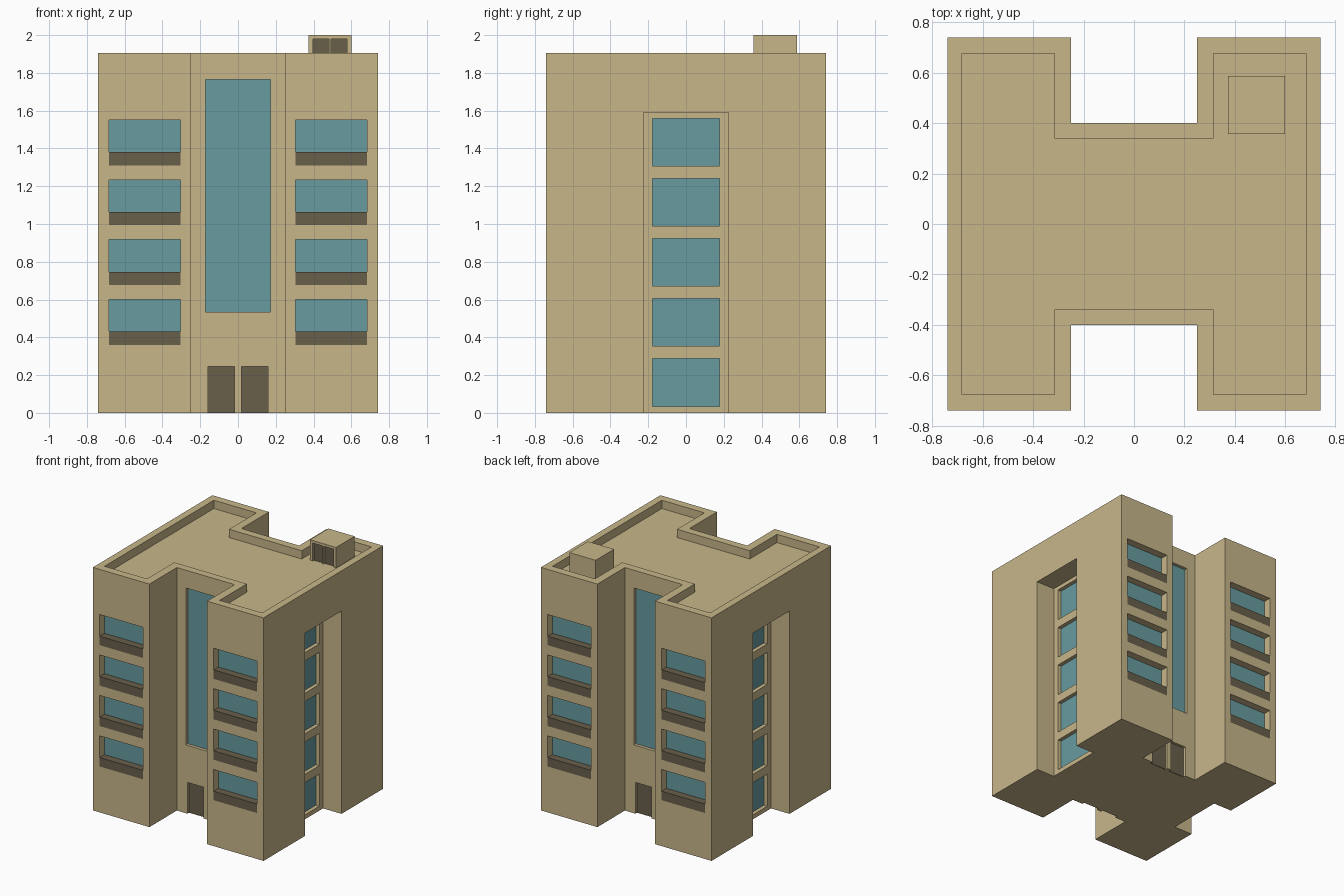
import bpy, bmesh
from mathutils import Matrix, Vector

if "Cube" in bpy.data.objects:
    bpy.data.objects.remove(bpy.data.objects["Cube"])


def material(name, rgb):
    m = bpy.data.materials.new(name)
    m.diffuse_color = (*rgb, 1)
    m.use_nodes = True
    m.node_tree.nodes["Principled BSDF"].inputs["Base Color"].default_value = m.diffuse_color
    return m


WALL = material("sand_wall", (0.58, 0.47, 0.255))
DARK = material("dark_panel", (0.14, 0.115, 0.07))
GLASS = material("teal_glass", (0.14, 0.33, 0.35))


def make(name, bm, mat=None):
    bmesh.ops.recalc_face_normals(bm, faces=bm.faces)
    me = bpy.data.meshes.new(name)
    bm.to_mesh(me)
    bm.free()
    ob = bpy.data.objects.new(name, me)
    bpy.context.collection.objects.link(ob)
    if mat:
        me.materials.append(mat)
    return ob


def add_box(bm, x0, x1, y0, y1, z0, z1):
    lo, hi = Vector((x0, y0, z0)), Vector((x1, y1, z1))
    size = hi - lo
    size = Vector([abs(c) for c in size])
    bmesh.ops.create_cube(bm, size=1, matrix=Matrix.Translation((lo + hi) / 2) @ Matrix.Diagonal((*size, 1)))


def add_h_prism(bm, ox, oy, nx, ny, z0, z1):
    # H-shaped plan: outer half sizes ox, oy; notch half width nx, notch floor ny
    quarter = [(ox, oy), (nx, oy), (nx, ny)]
    pts = quarter + [(-x, y) for x, y in quarter[::-1]]
    pts += [(-x, -y) for x, y in pts]
    face = bm.faces.new([bm.verts.new((x, y, z0)) for x, y in pts])
    top = bmesh.ops.extrude_face_region(bm, geom=[face])["geom"]
    bmesh.ops.translate(bm, vec=(0, 0, z1 - z0), verts=[v for v in top if isinstance(v, bmesh.types.BMVert)])


def cut(target, bm):
    cutter = make("cutter", bm)
    cutter.hide_render = True
    mod = target.modifiers.new("cut", "BOOLEAN")
    mod.operation = "DIFFERENCE"
    mod.solver = "EXACT"
    mod.object = cutter
    bpy.context.view_layer.objects.active = target
    bpy.ops.object.modifier_apply(modifier=mod.name)
    bpy.data.objects.remove(cutter)


# H-plan building with sunken roof and tall side recesses
bm = bmesh.new()
add_h_prism(bm, 0.74, 0.74, 0.25, 0.4, 0, 1.905)
building = make("building", bm, WALL)

bm = bmesh.new()
add_h_prism(bm, 0.683, 0.677, 0.315, 0.34, 1.84, 2.1)
for s in (-1, 1):
    add_box(bm, *sorted((s * 0.58, s * 0.9)), -0.225, 0.225, -0.1, 1.59)
cut(building, bm)

# Openings: each cuts the wall and places a pane at the given depth
openings = bmesh.new()
windows, doors, sills = bmesh.new(), bmesh.new(), bmesh.new()


def opening(pane, axis, s, u0, u1, z0, z1, face, depth):
    def put(bm, a, b, za):
        ab = sorted((s * a, s * b))
        if axis == "y":
            add_box(bm, u0, u1, *ab, za, z1)
        else:
            add_box(bm, *ab, u0, u1, za, z1)
    put(openings, face + 0.02, face - depth - 0.005, z0 if z0 > 0 else -0.05)
    put(pane, face - depth, face - depth - 0.01, z0)


for s in (-1, 1):
    # wing windows with dark flush sill panels, front and back
    for row in range(4):
        top = 0.60 + row * 0.317
        for x0, x1 in ((-0.682, -0.305), (0.305, 0.682)):
            opening(windows, "y", s, x0, x1, top - 0.24, top, 0.74, 0.06)
            add_box(sills, x0, x1, *sorted((s * 0.74, s * 0.676)), top - 0.24, top - 0.17)
    # tall central glazing and entrance doors
    opening(windows, "y", s, -0.173, 0.173, 0.535, 1.765, 0.4, 0.025)
    for x0, x1 in ((-0.158, -0.018), (0.018, 0.158)):
        opening(doors, "y", s, x0, x1, 0, 0.245, 0.4, 0.02)
    # stacked windows inside each side recess
    for row in range(5):
        z = 0.035 + row * 0.318
        opening(windows, "x", s, -0.178, 0.178, z, z + 0.252, 0.58, 0.03)
cut(building, openings)

# Roof access hut with double doors facing front
bm = bmesh.new()
add_box(bm, 0.373, 0.6, 0.358, 0.587, 1.835, 2.0)
hut = make("roof_hut", bm, WALL)
bm = bmesh.new()
for x0, x1 in ((0.397, 0.481), (0.492, 0.577)):
    add_box(bm, x0, x1, 0.3, 0.378, 1.84, 1.98)
    add_box(doors, x0, x1, 0.373, 0.383, 1.84, 1.98)
cut(hut, bm)

make("window_glass", windows, GLASS)
make("doors", doors, DARK)
make("sill_panels", sills, DARK)
